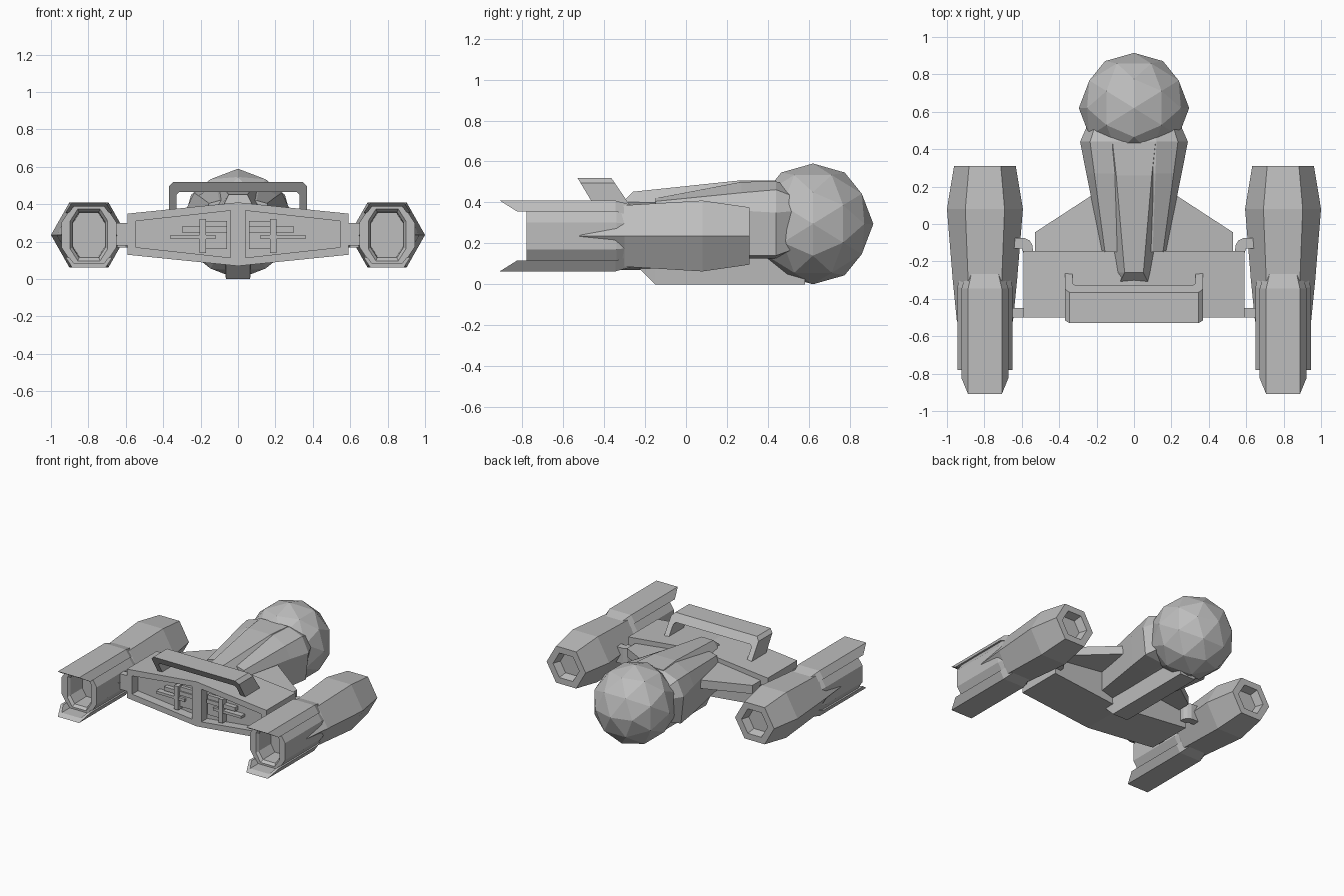
import bpy, bmesh
from mathutils import Vector

cube = bpy.data.objects.get("Cube")
if cube:
    bpy.data.objects.remove(cube)

grey = bpy.data.materials.new("hull grey")
grey.use_nodes = True
COLOUR = (0.51, 0.51, 0.51, 1)
grey.diffuse_color = COLOUR
grey.node_tree.nodes["Principled BSDF"].inputs["Base Color"].default_value = COLOUR

POD_X, POD_Z = 0.797, 0.236


def finish(name, bm, mirror=False):
    """Turn a bmesh into a flat-shaded object, optionally mirrored across x."""
    bmesh.ops.recalc_face_normals(bm, faces=bm.faces)
    mesh = bpy.data.meshes.new(name)
    bm.to_mesh(mesh)
    bm.free()
    mesh.materials.append(grey)
    obj = bpy.data.objects.new(name, mesh)
    bpy.context.collection.objects.link(obj)
    if mirror:
        mod = obj.modifiers.new("mirror", 'MIRROR')
        mod.use_clip = True
    return obj


def loft_bm(rings):
    """Skin a series of equal rings and cap both ends."""
    bm = bmesh.new()
    loops = [[bm.verts.new(p) for p in ring] for ring in rings]
    n = len(loops[0])
    for a, b in zip(loops, loops[1:]):
        for i in range(n):
            j = (i + 1) % n
            bm.faces.new((a[i], a[j], b[j], b[i]))
    bm.faces.new(loops[0])
    bm.faces.new(loops[-1])
    return bm


def loft(name, rings, mirror=False):
    return finish(name, loft_bm(rings), mirror)


def box(name, x, y, z, mirror=False):
    ring = [(x[0], z[0]), (x[1], z[0]), (x[1], z[1]), (x[0], z[1])]
    return loft(name, [[(a, v, b) for a, b in ring] for v in y], mirror)


def full(y, half):
    """Complete a right-hand half outline (top to bottom) into a ring."""
    pts = half + [(-x, z) for x, z in reversed(half)]
    return [(x, y, z) for x, z in pts]


def pod(y, half, k=1.0):
    """Ring around the pod axis from a quarter outline, top to side."""
    quarter = half + [(x, -z) for x, z in reversed(half) if z > 0]
    ring = quarter + [(-x, z) for x, z in reversed(quarter)]
    return [(POD_X + x * k, y, POD_Z + z * k) for x, z in ring]


# Faceted command sphere
phi = (1 + 5 ** 0.5) / 2
bm = bmesh.new()
for a in (-1, 1):
    for b in (-phi, phi):
        for p in ((a, b, 0), (0, a, b), (b, 0, a)):
            bm.verts.new(p)
bmesh.ops.convex_hull(bm, input=bm.verts)
bmesh.ops.subdivide_edges(bm, edges=bm.edges, cuts=1, use_grid_fill=True)
for v in bm.verts:
    v.co = v.co.normalized() * 0.295 + Vector((0, 0.62, 0.295))
finish("command_sphere", bm)

# Main hull: half block with a recessed bay in its front, mirrored
half = [(0, 0.07), (0.59, 0.13), (0.59, 0.35), (0, 0.41)]
bm = loft_bm([[(x, y, z) for x, z in half] for y in (-0.5, -0.145)])
bmesh.ops.recalc_face_normals(bm, faces=bm.faces)
front = [f for f in bm.faces if f.normal.y < -0.9]
bmesh.ops.inset_individual(bm, faces=front, thickness=0.06)
moved = bmesh.ops.extrude_face_region(bm, geom=front)["geom"]
for v in moved:
    if isinstance(v, bmesh.types.BMVert):
        v.co.y += 0.07
bmesh.ops.delete(bm, geom=[f for f in front if f.is_valid], context='FACES')
middle = [f for f in bm.faces if all(v.co.x < 0.001 for v in f.verts)]
bmesh.ops.delete(bm, geom=middle, context='FACES_ONLY')
finish("main_hull", bm, mirror=True)

# Machinery in the bays
box("bay_block", (0.06, 0.17), (-0.455, -0.42), (0.16, 0.31), True)
box("bay_post", (0.17, 0.205), (-0.48, -0.42), (0.14, 0.32), True)
box("bay_rod", (0.12, 0.36), (-0.475, -0.42), (0.215, 0.235), True)
box("bay_bar", (0.06, 0.3), (-0.465, -0.42), (0.25, 0.28), True)

# Thin tapered slab behind the hull
loft("rear_slab", [
    full(y, [(0, 0.38), (w, 0.38 - 0.12 * w), (w, 0.315 - 0.12 * w), (0, 0.315)])[:4]
    for y, w in ((-0.2, 0.53), (-0.045, 0.53), (0.17, 0.2))], True)

# Neck, spine and keel joining the hull to the sphere
loft("neck", [
    full(-0.15, [(0.1, 0.42), (0.155, 0.405), (0.17, 0.36), (0.165, 0.15), (0.06, 0.12)]),
    full(0.27, [(0.115, 0.5), (0.212, 0.447), (0.255, 0.36), (0.24, 0.14), (0.09, 0.125)]),
    full(0.44, [(0.12, 0.503), (0.235, 0.462), (0.288, 0.35), (0.265, 0.14), (0.1, 0.125)]),
    full(0.55, [(0.1, 0.46), (0.2, 0.42), (0.24, 0.36), (0.2, 0.18), (0.08, 0.17)])])
loft("spine", [
    full(y, [(t, zt), (b, zb)]) for y, t, zt, b, zb in (
        (-0.31, 0.075, 0.4, 0.08, 0.36), (-0.26, 0.05, 0.452, 0.1, 0.38),
        (0.26, 0.095, 0.507, 0.118, 0.48), (0.44, 0.115, 0.507, 0.12, 0.48))])
loft("keel", [
    full(y, [(0.075, 0.16), (0.065, z)]) for y, z in
    ((-0.23, 0.08), (-0.15, 0), (0.58, 0))])

# Swept-back handle wing: U outline sheared along y
outline = [(0.37, 0.36), (0.37, 0.495), (0.345, 0.52)]
inner = [(0.33, 0.36), (0.33, 0.45), (0.315, 0.465)]
u_shape = outline + [(-x, z) for x, z in reversed(outline)]
u_shape += [(-x, z) for x, z in inner] + list(reversed(inner))
loft("handle_wing", [[(x, y + (0.52 - z) * s, z) for x, z in u_shape]
                     for y, s in ((-0.53, 0.6), (-0.365, 0.68))])

# Engine pods: hexagonal body with a hollow rear end
def hexagon(w, t, h):
    return [(t, h), (w, 0)]


tail = hexagon(0.165, 0.085, 0.14)
loft("engine_body", [
    pod(0.25, tail, 0.55), pod(0.31, tail, 0.67), pod(0.31, tail),
    pod(0.08, hexagon(0.203, 0.105, 0.173)), pod(-0.3, hexagon(0.172, 0.09, 0.15)),
    pod(-0.52, hexagon(0.15, 0.07, 0.08))], True)

# Octagonal barrel with an open front
outer = [(0.085, 0.16), (0.148, 0.065)]
bore = [(0.06, 0.138), (0.1, 0.075)]
loft("engine_barrel", [
    pod(-0.28, outer, 0.9), pod(-0.34, outer), pod(-0.78, outer),
    pod(-0.78, bore), pod(-0.76, bore, 0.88), pod(-0.62, bore, 0.85)], True)

# Channel plates above and below each barrel
channel = [(0.125, 0.12), (0.09, 0.173), (-0.09, 0.173), (-0.125, 0.12),
           (-0.105, 0.12), (-0.08, 0.152), (0.08, 0.152), (0.105, 0.12)]
for name, s in (("upper_plate", 1), ("lower_plate", -1)):
    rings = [[(POD_X + x, -0.91 + (0.173 - z) * 1.6, POD_Z + s * z) for x, z in channel],
             [(POD_X + x, -0.345, POD_Z + s * z) for x, z in channel],
             [(POD_X + x * 0.8, -0.265, POD_Z + s * (z - 0.022)) for x, z in channel]]
    loft(name, rings, True)

# Struts joining the pods to the hull
box("front_strut", (0.57, 0.68), (-0.5, -0.45), (0.18, 0.3), True)
elbow = [(0.66, -0.075), (0.585, -0.075), (0.558, -0.088), (0.542, -0.115), (0.54, -0.16),
         (0.59, -0.16), (0.6, -0.13), (0.66, -0.13)]
loft("elbow_strut", [[(x, y, z) for x, y in elbow] for z in (0.17, 0.29)], True)
